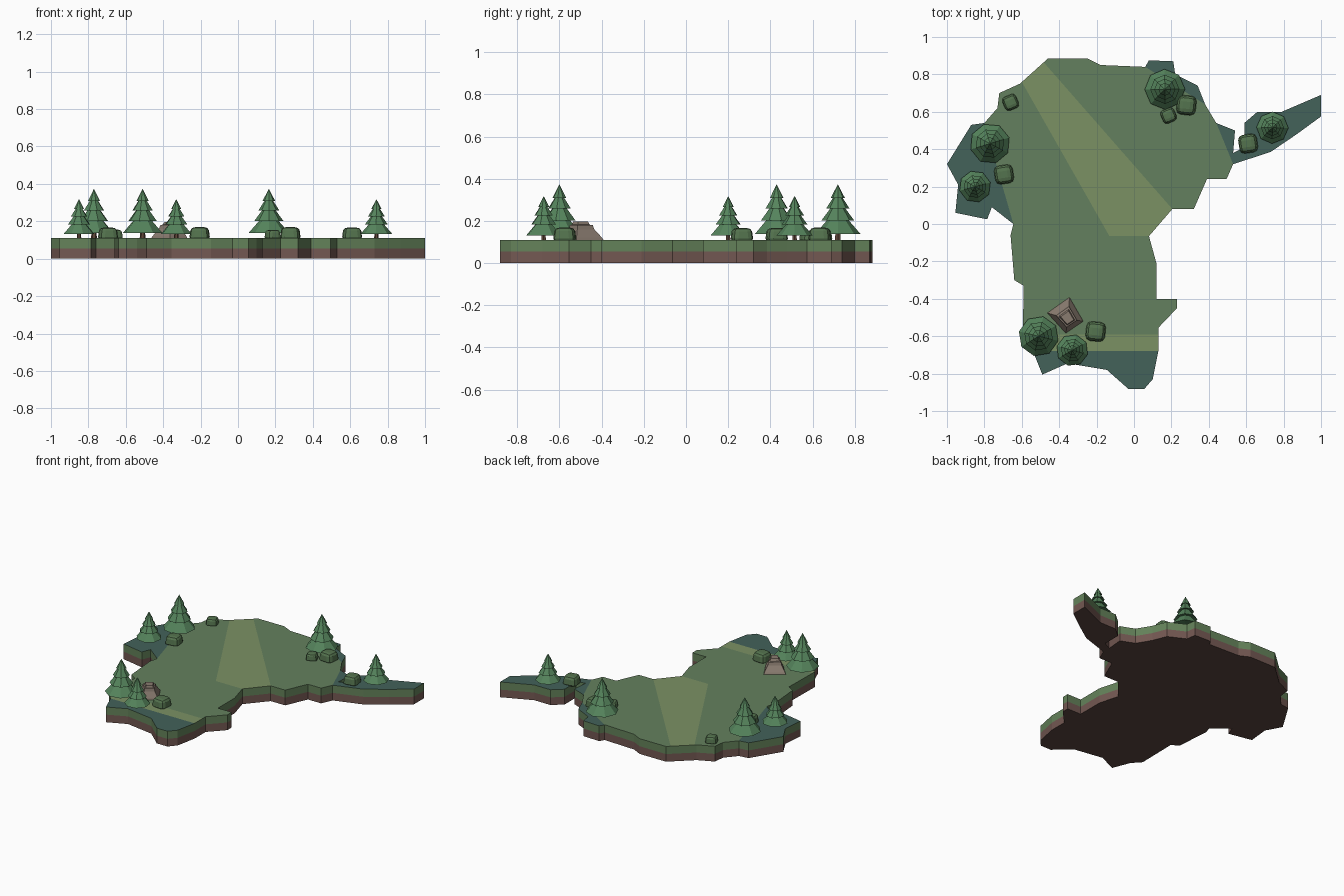
import bpy, bmesh
from math import cos, sin, pi

if "Cube" in bpy.data.objects:
    bpy.data.objects.remove(bpy.data.objects["Cube"])

TOP = 0.11


def mat(name, hexcol):
    m = bpy.data.materials.new(name)
    rgb = [int(hexcol[i:i + 2], 16) / 255 for i in (0, 2, 4)]
    m.diffuse_color = [((c + 0.055) / 1.055) ** 2.4 for c in rgb] + [1]
    m.use_nodes = True
    m.node_tree.nodes["Principled BSDF"].inputs["Base Color"].default_value = m.diffuse_color
    return m


SOIL, UNDER, TURF = mat("soil", "735852"), mat("underside", "5a4640"), mat("turf", "64825a")
MEADOW, LIGHT, FOREST = mat("meadow", "64805e"), mat("light_grass", "7b9164"), mat("forest_floor", "43625a")
LEAF, BARK, BUSH, STONE = mat("leaf", "55845c"), mat("bark", "5e4638"), mat("bush", "54734e"), mat("stone", "8a7c70")


def finish(name, bm, mats):
    bmesh.ops.recalc_face_normals(bm, faces=bm.faces)
    me = bpy.data.meshes.new(name)
    bm.to_mesh(me)
    bm.free()
    for m in mats:
        me.materials.append(m)
    ob = bpy.data.objects.new(name, me)
    bpy.context.collection.objects.link(ob)
    return ob


def loft(name, rings, material):
    """Skin a stack of equal-length rings and cap both ends."""
    bm = bmesh.new()
    vs = [[bm.verts.new(p) for p in r] for r in rings]
    n = len(rings[0])
    for a, b in zip(vs, vs[1:]):
        for i in range(n):
            j = (i + 1) % n
            bm.faces.new((a[i], a[j], b[j], b[i]))
    bm.faces.new(vs[0])
    bm.faces.new(vs[-1])
    return finish(name, bm, [material])


# island coast, clockwise, in forest and meadow stretches
coast = [
    ("forest", [(-.645, 0), (-.76, .09), (-.785, .025), (-.955, .06),
                (-.94, .21), (-1, .32), (-.87, .53), (-.80, .54)]),
    ("meadow", [(-.73, .62), (-.72, .70), (-.61, .75), (-.46, .885), (-.25, .885), (-.18, .85)]),
    ("forest", [(.06, .84), (.08, .875), (.21, .87), (.22, .80), (.34, .74), (.38, .64)]),
    ("forest", [(.44, .54), (.54, .50), (.53, .38), (.59, .41), (.59, .54), (.66, .60),
                (.79, .60), (1, .69), (1, .575), (.87, .48), (.73, .385), (.53, .32)]),
    ("meadow", [(.495, .24), (.39, .24), (.32, .08), (.205, .08), (.08, -.065),
                (.12, -.21), (.12, -.40), (.23, -.40), (.23, -.45), (.13, -.555)]),
    ("forest", [(.13, -.68), (.10, -.83), (.055, -.882), (-.03, -.882), (-.145, -.78),
                (-.355, -.745), (-.49, -.805), (-.54, -.68)]),
    ("meadow", [(-.595, -.62), (-.59, -.33), (-.64, -.30), (-.66, -.06)]),
]

# island body: soil band, turf band, meadow and forest tops
bm = bmesh.new()
pts = [p for _, s in coast for p in s]
levels = [[bm.verts.new((x, y, z)) for x, y in pts] for z in (0, TOP / 2, TOP)]
n = len(pts)
for k in range(2):
    for i in range(n):
        j = (i + 1) % n
        f = bm.faces.new((levels[k][i], levels[k][j], levels[k + 1][j], levels[k + 1][i]))
        f.material_index = (0, 2)[k]
bm.faces.new(levels[0]).material_index = 1
field, at = [], 0
for kind, s in coast:
    vs = levels[2][at:at + len(s)]
    at += len(s)
    if kind == "forest":
        bm.faces.new(vs).material_index = 4
        field += [vs[0], vs[-1]]
    else:
        field += vs
meadow = bm.faces.new(field)
meadow.material_index = 3
bmesh.ops.recalc_face_normals(bm, faces=bm.faces)
bmesh.ops.triangulate(bm, faces=[f for f in bm.faces if len(f.verts) > 4])


# cut pale grass bands into the meadow: each band lies between two lines and in a y range
def side(p, a, b):
    return (b[0] - a[0]) * (p.y - a[1]) - (b[1] - a[1]) * (p.x - a[0])


bands = [((-.60, .76), (-.10, -.12), (-.47, .85), (.205, .08), -.065, 1),
         ((-.68, -.59), (.12, -.59), (-.68, -.69), (.12, -.69), -.69, -.59)]
for a, b, c, d, low, high in bands:
    cuts = [(p, (q[1] - p[1], p[0] - q[0], 0)) for p, q in ((a, b), (c, d))]
    for p, normal in cuts + [((0, low), (0, 1, 0))]:
        top = [f for f in bm.faces if f.material_index == 3]
        geom = top + list({e for f in top for e in f.edges}) + list({v for f in top for v in f.verts})
        bmesh.ops.bisect_plane(bm, geom=geom, plane_co=(*p, TOP), plane_no=normal)
    for f in [f for f in bm.faces if f.material_index == 3]:
        m = f.calc_center_median()
        if side(m, a, b) * side(m, c, d) < 0 and low < m.y < high:
            f.material_index = 5
finish("island", bm, [SOIL, UNDER, TURF, MEADOW, FOREST, LIGHT])

# tiered pine trees: (radius, height) profile above the ground
tiers = [(.018, .045), (.108, .028), (.047, .098), (.078, .092), (.032, .154),
         (.056, .148), (.020, .204), (.034, .198), (.001, .262)]


def ring(x, y, r, z, sides, turn=0.0):
    return [(x + r * cos(turn + 2 * pi * i / sides), y + r * sin(turn + 2 * pi * i / sides), z)
            for i in range(sides)]


pines = [(-.77, .43, 1), (-.51, -.60, 1), (.165, .72, 1),
         (-.85, .20, .79), (-.33, -.675, .79), (.74, .515, .79)]
for k, (x, y, s) in enumerate(pines):
    loft("pine_foliage", [ring(x, y, r * s, TOP + h * s, 8, .3 + k * .25) for r, h in tiers], LEAF)
    loft("pine_trunk", [ring(x, y, .016 * s, TOP - .005, 6), ring(x, y, .011 * s, TOP + .06 * s, 6)], BARK)

# bushes: bevelled squat blocks
bushes = [(-.66, .65, .041), (-.695, .265, .052), (.28, .635, .054),
          (.185, .58, .04), (.61, .43, .052), (-.205, -.575, .054)]
for k, (x, y, r) in enumerate(bushes):
    bm = bmesh.new()
    bmesh.ops.create_cube(bm, size=2)
    for v in bm.verts:
        if v.co.z > 0:
            v.co.x *= .85
            v.co.y *= .85
    bmesh.ops.bevel(bm, geom=bm.edges[:], offset=.5, segments=2, profile=.5, affect='EDGES')
    ob = finish("bush", bm, [BUSH])
    ob.location = (x, y, TOP + .45 * r)
    ob.scale = (r, r, .65 * r)
    ob.rotation_euler.z = .4 - .25 * (k % 3)

# stepped rock tapering to a flat cap
foot = [(-.345, -.39), (-.465, -.475), (-.365, -.585), (-.27, -.52)]
steps = [(1, -.003), (.92, .012), (.62, .05), (.56, .07), (.44, .072), (.36, .087), (.2, .087)]
cx, cy = -.352, -.508
loft("rock", [[(cx + (x - cx) * s, cy + (y - cy) * s, TOP + z) for x, y in foot] for s, z in steps], STONE)
